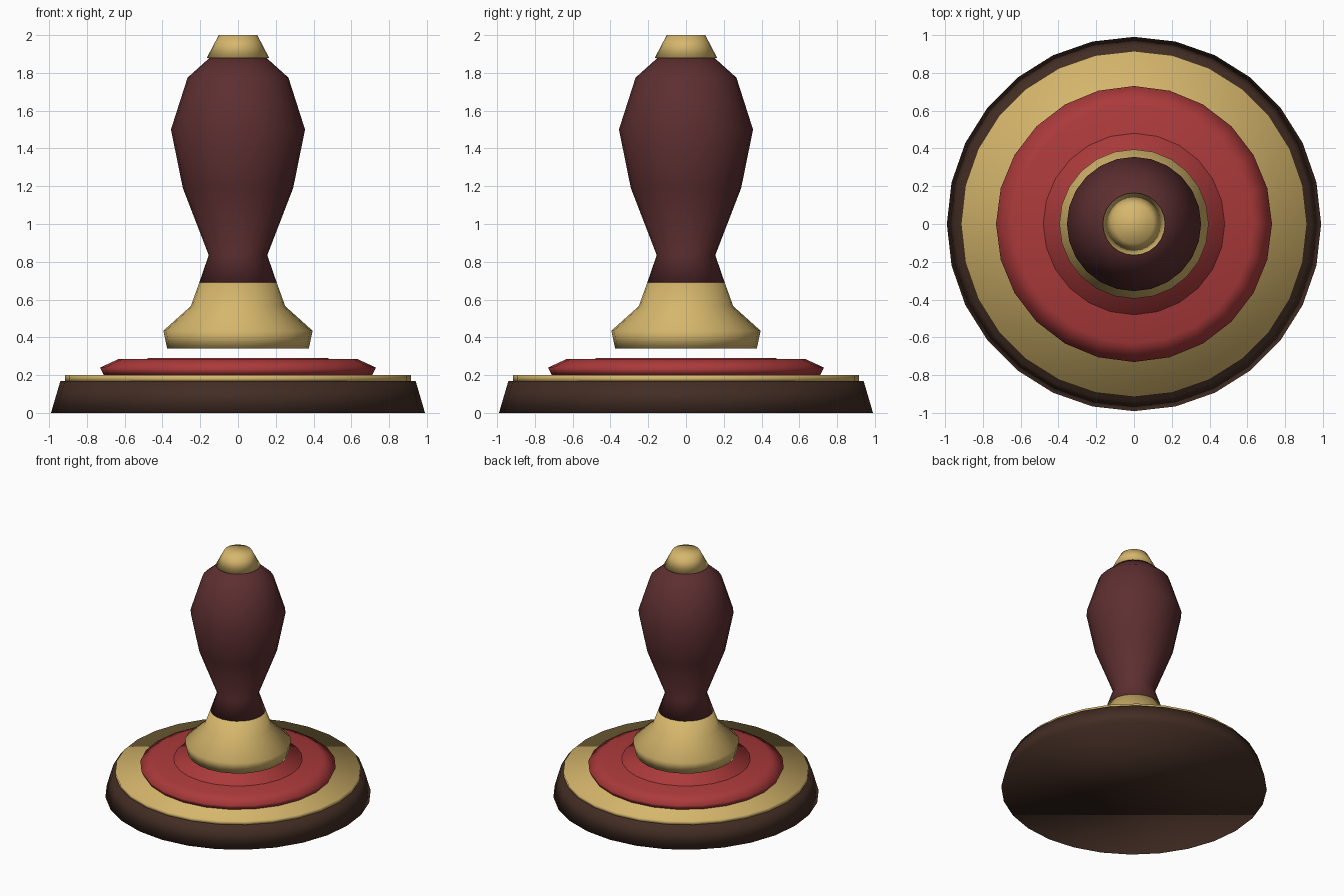
import bpy
import bmesh
from math import cos, sin, tau

cube = bpy.data.objects.get("Cube")
if cube:
    bpy.data.objects.remove(cube, do_unlink=True)


def make_material(name, rgb):
    mat = bpy.data.materials.new(name)
    mat.use_nodes = True
    mat.diffuse_color = (*rgb, 1)
    mat.node_tree.nodes["Principled BSDF"].inputs["Base Color"].default_value = (*rgb, 1)
    return mat


brass = make_material("brass", (0.67, 0.47, 0.15))
dark_wood = make_material("dark wood", (0.055, 0.026, 0.017))
red_wood = make_material("red wood", (0.11, 0.028, 0.03))
wax = make_material("red wax", (0.41, 0.042, 0.043))


def turned_part(name, profile, sides, mat):
    """Turn a (radius, height) profile about z and cap both ends."""
    bm = bmesh.new()
    rings = [[bm.verts.new((r * cos(tau * i / sides), r * sin(tau * i / sides), z))
              for i in range(sides)] for r, z in profile]
    for low, high in zip(rings, rings[1:]):
        for i in range(sides):
            j = (i + 1) % sides
            bm.faces.new((low[i], low[j], high[j], high[i]))
    bm.faces.new(rings[0][::-1])
    bm.faces.new(rings[-1])
    for face in bm.faces:
        face.smooth = True
    mesh = bpy.data.meshes.new(name)
    bm.to_mesh(mesh)
    bm.free()
    mesh.materials.append(mat)
    obj = bpy.data.objects.new(name, mesh)
    bpy.context.collection.objects.link(obj)
    return obj


# Stand: wooden foot with a thin brass plate
turned_part("base", [(0.99, 0), (0.94, 0.17)], 28, dark_wood)
turned_part("base_plate", [(0.915, 0.165), (0.915, 0.2)], 28, brass)

# Wax seal with its pressed centre
turned_part("wax_seal", [(0.71, 0.2), (0.73, 0.24), (0.63, 0.286)], 24, wax)
turned_part("wax_centre", [(0.48, 0.25), (0.48, 0.29)], 24, wax)

# Stamp hovering above the wax: brass head, wooden grip, brass cap
turned_part("stamp_head", [(0.375, 0.34), (0.395, 0.435), (0.25, 0.565), (0.205, 0.69)], 24, brass)
turned_part("grip", [(0.205, 0.69), (0.155, 0.835), (0.292, 1.19), (0.355, 1.5),
                     (0.267, 1.775), (0.15, 1.88)], 24, red_wood)
turned_part("grip_cap", [(0.165, 1.88), (0.102, 2)], 24, brass)
